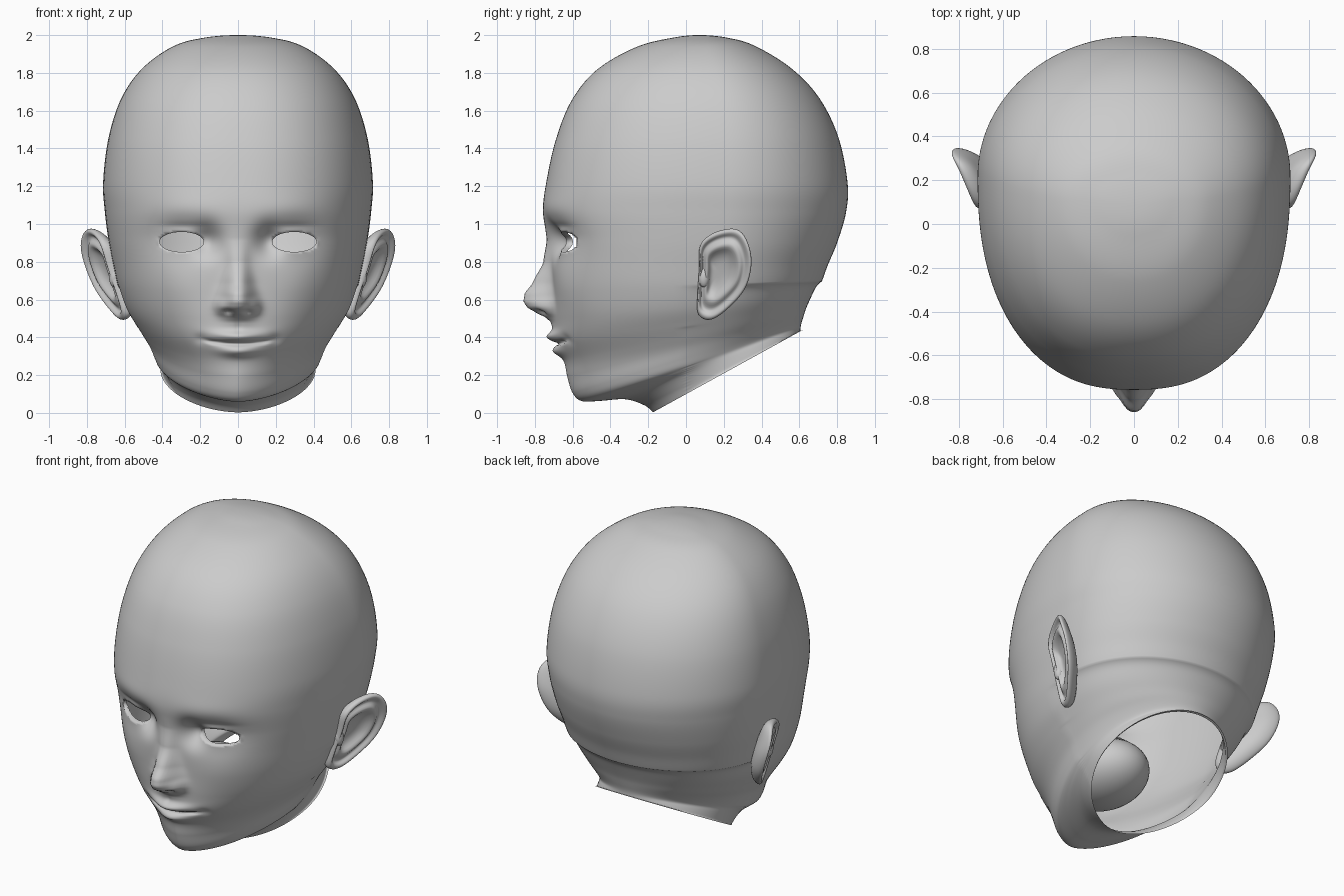
import bpy, bmesh, math
from math import sin, cos, pi, exp

if "Cube" in bpy.data.objects:
    bpy.data.objects.remove(bpy.data.objects["Cube"])

# Head cross-sections, crown to neck: front y, front z, back y, back z, half width
SECTIONS = [
    (.08, 2.0, .08, 2.0, 0), (-.06, 1.988, .22, 1.986, .175), (-.26, 1.938, .36, 1.945, .34),
    (-.47, 1.818, .55, 1.83, .505), (-.605, 1.655, .70, 1.675, .617), (-.688, 1.45, .805, 1.465, .685),
    (-.738, 1.23, .855, 1.22, .714), (-.757, 1.07, .847, 1.06, .705), (-.735, .92, .80, .90, .685),
    (-.715, .78, .75, .78, .66), (-.705, .64, .717, .69, .635), (-.70, .50, .68, .61, .597),
    (-.69, .38, .657, .56, .550), (-.645, .27, .646, .53, .508), (-.628, .19, .639, .508, .477),
    (-.60, .105, .633, .49, .452), (-.55, .062, .629, .476, .436), (-.45, .064, .626, .465, .424),
    (-.32, .072, .623, .455, .417), (-.22, .04, .621, .447, .412), (-.175, .003, .62, .44, .41)]
# Nose ridge: z, forward amount, half width
NOSE = [(.40, 0, .08), (.45, .010, .08), (.48, .018, .08), (.505, .042, .082), (.53, .092, .085),
        (.56, .14, .086), (.59, .157, .084), (.63, .15, .078), (.69, .103, .068), (.80, .038, .055),
        (.92, .004, .05), (1.0, 0, .05)]
# Soft face forms: x, z, size x, size z, forward amount
FORMS = [(.30, .92, .15, .10, -.06), (.16, .91, .07, .08, -.068), (.295, .90, .11, .07, .03),
         (.28, 1.08, .17, .06, .006), (.29, .99, .11, .016, -.007), (.33, .66, .14, .12, .010),
         (.09, .565, .03, .036, .026), (.05, .535, .02, .013, -.03), (.20, .39, .03, .025, -.010),
         (0, .45, .014, .03, -.006)]
EYE = (.298, .905, .117, .053)   # opening: x, z, half width, half height


def catmull(a, b, c, d, t):
    return [.5 * (2 * q + (r - p) * t + (2 * p - 5 * q + 4 * r - s) * t * t
                  + (3 * q - p - 3 * r + s) * t ** 3) for p, q, r, s in zip(a, b, c, d)]


def ramp(v, lo, hi):
    t = min(1, max(0, (v - lo) / (hi - lo)))
    return t * t * (3 - 2 * t)


def bump(dx, dz):
    return exp(-dx * dx - dz * dz)


def nose(ax, z):
    for (z0, f0, w0), (z1, f1, w1) in zip(NOSE, NOSE[1:]):
        if z0 <= z < z1:
            t = ramp(z, z0, z1) * .3 + (z - z0) / (z1 - z0) * .7
            return (f0 + (f1 - f0) * t) * exp(-(ax / (w0 + (w1 - w0) * t)) ** 2.5)
    return 0


def face_relief(x, z):
    ax = abs(x)
    d = nose(ax, z)
    for fx, fz, sx, sz, amt in FORMS:
        d += amt * bump((ax - fx) / sx, (z - fz) / sz)
    zl = z - .6 * ax * ax                       # lips follow a slight smile
    d += .044 * bump(ax / .115, (zl - .403) / .027)
    d += .036 * bump(ax / .10, (zl - .325) / .028)
    d -= .024 * (1 - ramp(ax, .13, .205)) * exp(-((zl - .366) / .010) ** 2)
    return d


def finish(name, bm, mirror=False, subsurf=0):
    bmesh.ops.recalc_face_normals(bm, faces=bm.faces)
    me = bpy.data.meshes.new(name)
    bm.to_mesh(me)
    bm.free()
    for p in me.polygons:
        p.use_smooth = True
    ob = bpy.data.objects.new(name, me)
    bpy.context.collection.objects.link(ob)
    if mirror:
        m = ob.modifiers.new("mirror", 'MIRROR')
        m.use_mirror_merge = False
    if subsurf:
        s = ob.modifiers.new("smooth", 'SUBSURF')
        s.levels = s.render_levels = subsurf
    return ob


def bridge(bm, rows):
    n = len(rows[0])
    for a, b in zip(rows, rows[1:]):
        for j in range(n):
            k = (j + 1) % n
            bm.faces.new((a[j], a[k], b[k], b[j]))


# Head shell: lofted tilted sections with face relief
N, SUB = 160, 14
f1 = SECTIONS[1]
path = [(f1[2], f1[3], f1[0], f1[1], -f1[4])] + SECTIONS + [SECTIONS[-1]]
bm = bmesh.new()
rows = []
last = len(SECTIONS) - 1
for i in range(last * SUB + 1):
    k = min(i // SUB, last - 1)
    s = i / SUB
    yf, zf, yb, zb, w = catmull(*path[k:k + 4], s - k)
    # fullness of the front half: broad brow, narrow chin, oval neck
    p = 2.05 + .3 * ramp(s, 0, 6) - .68 * ramp(s, 9, 14.5) + .15 * ramp(s, 16, 19.5)
    c = .6 - .1 * ramp(s, 12, 19)
    row = []
    for j in range(N):
        u = 2 * pi * j / N
        a = u - .55 * sin(u)                    # denser toward the face
        ca, sa = cos(a), sin(a)
        if ca > 0:
            f = c * (1 - ca ** (2 / p))
            x = w * math.copysign(abs(sa) ** (2 / p), sa)
        else:
            f = c - (1 - c) * ca
            x = w * sa
        y, z = yf + (yb - yf) * f, zf + (zb - zf) * f
        if y < -.25 and z < 1.3:
            y -= face_relief(x, z) * ramp(-y, .25, .5)
        row.append(bm.verts.new((x, y, z)))
    rows.append(row)
bridge(bm, rows)

# Soften the sides and back of the neck
soft = [v for r in rows[10 * SUB:-1] for v in r if v.co.y > 0]
for _ in range(80):
    bmesh.ops.smooth_vert(bm, verts=soft, factor=.5,
                          use_axis_x=True, use_axis_y=True, use_axis_z=True)
bmesh.ops.remove_doubles(bm, verts=rows[0], dist=1e-5)

# Eye openings: remove faces, fit the rim to an oval, turn the lids inward
ex, ez, ea, eb = EYE


def eye_value(co):
    return math.hypot((abs(co.x) - ex) / ea, (co.z - ez) / eb)


gone = []
for f in bm.faces:
    m = f.calc_center_median()
    if m.y < -.3 and eye_value(m) < 1:
        gone.append(f)
bmesh.ops.delete(bm, geom=gone, context='FACES')
rim = [e for e in bm.edges if e.is_boundary and e.verts[0].co.z > .7 and e.verts[0].co.y < -.3]
for v in {v for e in rim for v in e.verts}:
    q = eye_value(v.co)
    v.co.x = math.copysign(ex + (abs(v.co.x) - ex) / q, v.co.x)
    v.co.z = ez + (v.co.z - ez) / q
lids = bmesh.ops.extrude_edge_only(bm, edges=rim)["geom"]
for v in lids:
    if isinstance(v, bmesh.types.BMVert):
        v.co.y += .035
finish("head", bm)

# Ears: rings swept over a leaning outline, from the hidden root to the inner bowl
OUTLINE = [(.26, .975), (.32, .92), (.348, .80), (.315, .66), (.22, .55), (.13, .492),
           (.065, .52), (.06, .62), (.07, .77), (.075, .89), (.15, .955)]
RINGS = [(.5, -.10), (.80, -.08), (.94, -.05), (1, -.02), (1, -.002), (.95, .009), (.88, .004),
         (.82, -.018), (.75, -.02), (.66, .0), (.56, .0), (.46, -.03), (.3, -.045), (.12, -.047)]
n = len(OUTLINE)
loop = [catmull(*[OUTLINE[(i + d) % n] for d in (-1, 0, 1, 2)], t / 4)
        for i in range(n) for t in range(4)]
cy, cz = .175, .75
bm = bmesh.new()
rows = []
for sc, off in RINGS:
    row = []
    for y, z in loop:
        y, z = cy + (y - cy) * sc, cz + (z - cz) * sc
        x = .69 + .45 * (y - .07) + .3 * (z - .8) - 2 * max(0, z - .85) ** 2 + off
        row.append(bm.verts.new((x, y, z)))
    rows.append(row)
bridge(bm, rows)
bm.faces.new(rows[-1])
finish("ears", bm, mirror=True, subsurf=1)


def ellipsoid(name, centre, radii, mirror=False):
    b = bmesh.new()
    bmesh.ops.create_uvsphere(b, u_segments=32, v_segments=20, radius=1)
    for v in b.verts:
        v.co = [c + r * q for c, r, q in zip(centre, radii, v.co)]
    return finish(name, b, mirror=mirror)


# Small flap in front of each ear canal
ellipsoid("ear_flaps", (.655, .095, .72), (.028, .03, .055), mirror=True)
# Mouth cavity, visible through the open neck
ellipsoid("mouth_cavity", (0, -.28, .43), (.25, .30, .19))
